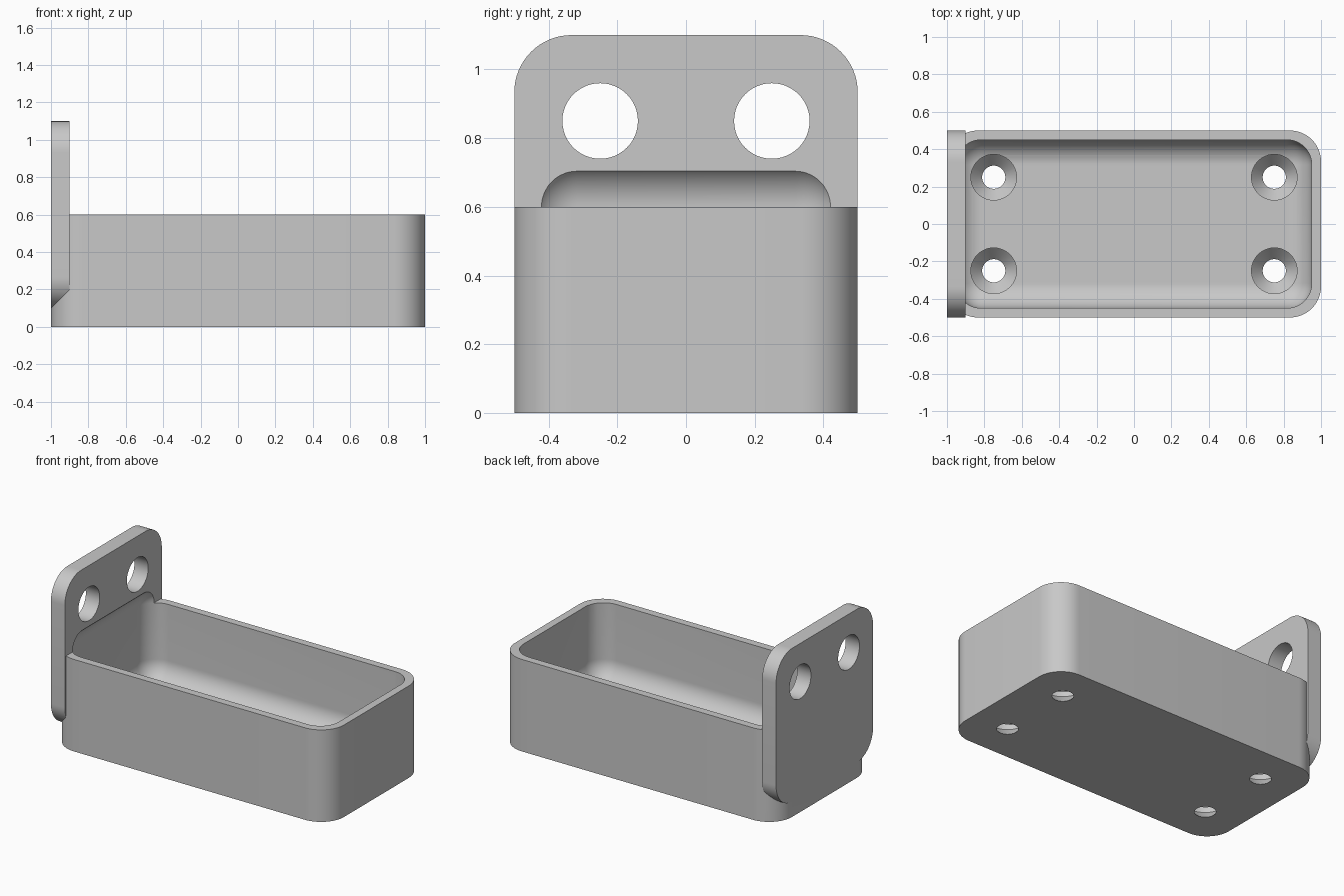
import bpy
import bmesh
import math
from mathutils import Matrix, Vector

cube = bpy.data.objects.get("Cube")
if cube:
    bpy.data.objects.remove(cube, do_unlink=True)

CORNER = 1 / 6      # outer corner radius
FILLET = 0.133      # cavity edge radius
FLOOR = 0.10
SEGMENTS = 16

grey = bpy.data.materials.new("light_grey")
grey.use_nodes = True
colour = (0.58, 0.58, 0.58, 1)
grey.diffuse_color = colour
grey.node_tree.nodes["Principled BSDF"].inputs["Base Color"].default_value = colour


def link(name, bm):
    bmesh.ops.recalc_face_normals(bm, faces=bm.faces)
    mesh = bpy.data.meshes.new(name)
    bm.to_mesh(mesh)
    bm.free()
    obj = bpy.data.objects.new(name, mesh)
    bpy.context.collection.objects.link(obj)
    return obj


def rounded_block(name, low, high, radius, axis=None):
    """Block with rounded edges: all of them, or only those along one axis."""
    low, high = Vector(low), Vector(high)
    bm = bmesh.new()
    bmesh.ops.create_cube(bm, size=1)
    size = high - low
    for v in bm.verts:
        v.co = Vector(c * s for c, s in zip(v.co, size)) + (low + high) / 2
    edges = [e for e in bm.edges if axis is None
             or abs((e.verts[0].co - e.verts[1].co).normalized()[axis]) > 0.9]
    bmesh.ops.bevel(bm, geom=edges, offset=radius, offset_type='OFFSET',
                    segments=SEGMENTS, profile=0.5, affect='EDGES')
    return link(name, bm)


def revolved(name, profile, matrix):
    """Closed turned solid from (radius, height) pairs."""
    bm = bmesh.new()
    steps = 48
    rings = [[bm.verts.new((r * math.cos(2 * math.pi * i / steps),
                            r * math.sin(2 * math.pi * i / steps), z))
              for i in range(steps)] for r, z in profile]
    for a, b in zip(rings, rings[1:]):
        for i in range(steps):
            j = (i + 1) % steps
            bm.faces.new((a[i], a[j], b[j], b[i]))
    bm.faces.new(rings[0][::-1])
    bm.faces.new(rings[-1])
    bm.transform(matrix)
    return link(name, bm)


def combine(target, other, operation):
    mod = target.modifiers.new(operation.lower(), 'BOOLEAN')
    mod.operation = operation
    mod.solver = 'EXACT'
    mod.object = other
    bpy.context.view_layer.objects.active = target
    bpy.ops.object.modifier_apply(modifier=mod.name)
    bpy.data.objects.remove(other, do_unlink=True)


# Tray body with rounded upright corners, joined to the hanging plate
tray = rounded_block("wall_tray", (-1, -0.5, 0), (1, 0.5, 0.6), CORNER, axis=2)
plate = rounded_block("back_plate", (-1, -0.5, 0.1), (-0.9, 0.5, 1.1), CORNER, axis=0)
combine(tray, plate, 'UNION')

# Fully rounded cavity, which also scoops into the plate
cavity = rounded_block("cavity_cutter", (-0.95, -0.45, FLOOR),
                       (0.95, 0.45, 0.6 + FILLET), FILLET)
combine(tray, cavity, 'DIFFERENCE')

# Countersunk holes in the floor
sink = [(0.062, -0.1), (0.062, 0), (0.122, 0.066), (0.122, 0.3)]
for x in (-0.75, 0.75):
    for y in (-0.25, 0.25):
        hole = revolved("floor_hole_cutter", sink, Matrix.Translation((x, y, 0)))
        combine(tray, hole, 'DIFFERENCE')

# Plain round holes through the plate
for y in (-0.25, 0.25):
    place = Matrix.Translation((-0.95, y, 0.85)) @ Matrix.Rotation(math.pi / 2, 4, 'Y')
    hole = revolved("plate_hole_cutter", [(0.11, -0.2), (0.11, 0.2)], place)
    combine(tray, hole, 'DIFFERENCE')

# Finish
tray.data.materials.clear()
tray.data.materials.append(grey)
bpy.ops.object.select_all(action='DESELECT')
tray.select_set(True)
bpy.context.view_layer.objects.active = tray
bpy.ops.object.shade_smooth_by_angle(angle=math.radians(30))
